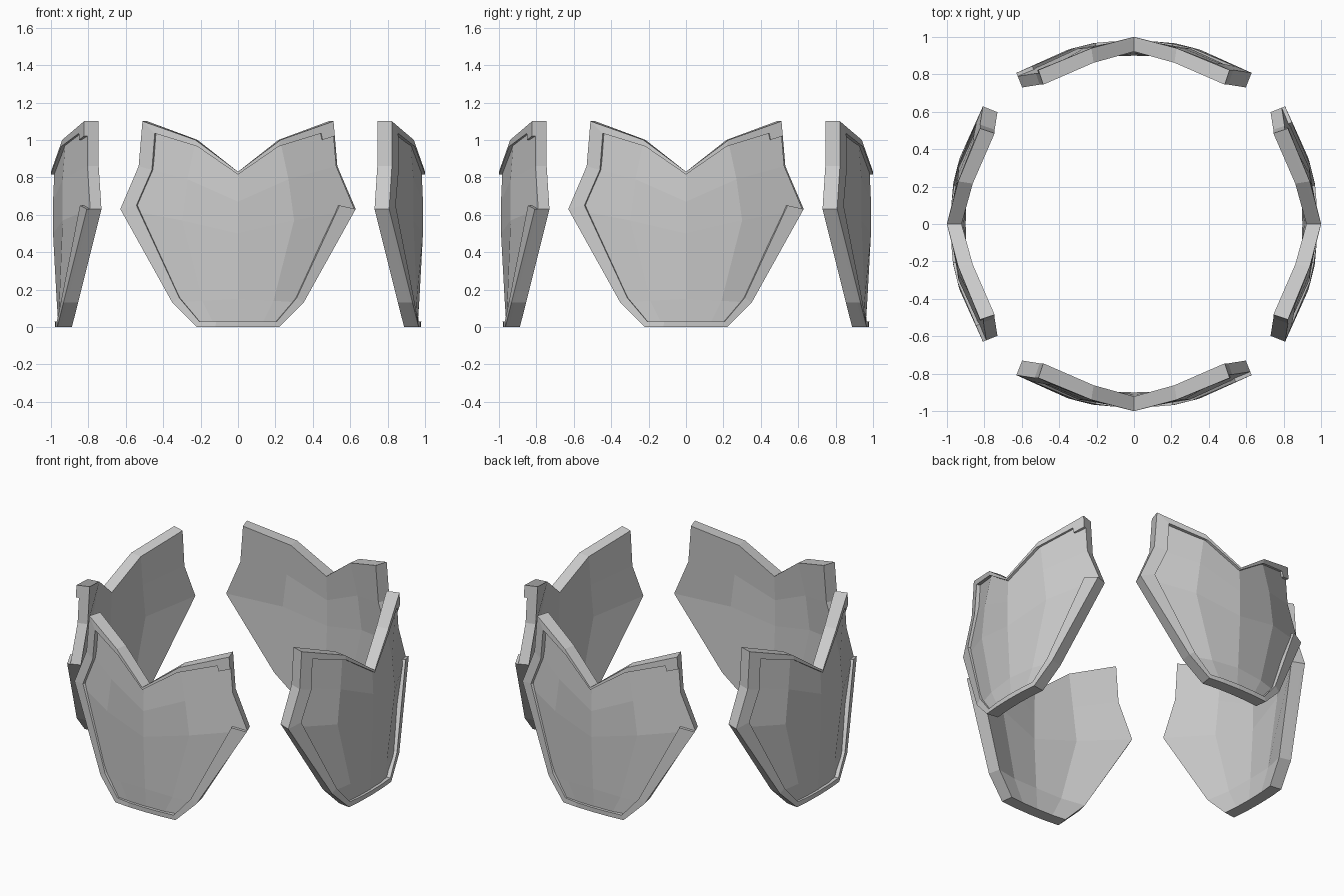
import bpy, bmesh, math
from mathutils import Vector
from mathutils.bvhtree import BVHTree

if "Cube" in bpy.data.objects:
    bpy.data.objects.remove(bpy.data.objects["Cube"])

LIFT, THICK = 0.018, 0.06

# Half of one shield's outer surface: three columns (centre, middle, edge), bottom to top
centre = [(0, -.960, 0), (0, -.970, .15), (0, -.989, .50), (0, -.989, .67), (0, -.982, .83)]
middle = [(.12, -.957, 0), (.19, -.955, .14), (.30, -.938, .57), (.27, -.938, .79), (.225, -.922, 1.0)]
edge = [(.218, -.948, 0), (.347, -.915, .13), (.622, -.790, .63), (.525, -.805, .86), (.505, -.805, 1.10)]


def flip(col):
    return [(-x, y, z) for x, y, z in col]


def offset(p, d):
    # Move a point outward (d > 0) or inward, mostly along the facing direction
    return Vector((p[0] * (1 + .65 * d), p[1] - d, p[2]))


def make_mesh(name, verts, faces):
    bm = bmesh.new()
    vs = [bm.verts.new(v) for v in verts]
    for f in faces:
        bm.faces.new([vs[i] for i in f])
    bmesh.ops.recalc_face_normals(bm, faces=bm.faces)
    mesh = bpy.data.meshes.new(name)
    bm.to_mesh(mesh)
    bm.free()
    return mesh


# Shield plate: front grid, back grid and the edge walls
cols = [flip(edge), flip(middle), centre, middle, edge]
n, m = len(cols), len(centre)
front = [Vector(p) for c in cols for p in c]
back = [offset(p, -THICK) for p in front]
quads = [(i * m + j, i * m + m + j, i * m + m + j + 1, i * m + j + 1)
         for i in range(n - 1) for j in range(m - 1)]
border = ([i * m for i in range(n)] + [(n - 1) * m + j for j in range(1, m)]
          + [i * m + m - 1 for i in range(n - 2, -1, -1)] + list(range(m - 2, 0, -1)))
k = len(front)
faces = quads + [tuple(v + k for v in reversed(q)) for q in quads]
for a, b in zip(border, border[1:] + border[:1]):
    faces.append((a, b, b + k, a + k))
plate = make_mesh("shield_plate", front + back, faces)

# Raised rim: runs from the right corner round the bottom, left and top to the right tip
surface = BVHTree.FromPolygons(front, quads)
inner_half = [(0, .03), (.115, .03), (.205, .03), (.31, .155), (.537, .65),
              (.455, .84), (.44, 1.035), (.215, .965), (0, .815)]
outer_half = [centre[0], middle[0]] + edge + [middle[4], centre[4]]
stations = [(outer_half[i], inner_half[i]) for i in range(4, -1, -1)]
for i in range(1, 9):
    ix, iz = inner_half[i]
    stations.append((flip([outer_half[i]])[0], (-ix, iz)))
stations += [(outer_half[i], inner_half[i]) for i in (7, 6)]
tip_end = Vector(edge[4]).lerp(Vector(edge[3]), .33)
stations.append((tip_end, (.447, 1.0)))

verts, faces = [], []
for s, (o, (ix, iz)) in enumerate(stations):
    hit = surface.ray_cast(Vector((ix, -3, iz)), Vector((0, 1, 0)))[0]
    if hit is None:
        hit = surface.find_nearest(Vector((ix, o[1], iz)))[0]
    verts += [offset(o, LIFT), offset(hit, LIFT), offset(hit, -.02), Vector(o)]
    if s:
        a, b = 4 * s - 4, 4 * s
        faces += [(a + q, a + (q + 1) % 4, b + (q + 1) % 4, b + q) for q in range(4)]
last = len(verts) - 4
faces += [(0, 1, 2, 3), (last, last + 1, last + 2, last + 3)]
rim = make_mesh("shield_rim", verts, faces)

# Four shields around the centre
for i, side in enumerate(("front", "right", "back", "left")):
    for part, mesh in (("plate", plate), ("rim", rim)):
        ob = bpy.data.objects.new(f"{side}_shield_{part}", mesh)
        ob.rotation_euler.z = i * math.pi / 2
        bpy.context.collection.objects.link(ob)
